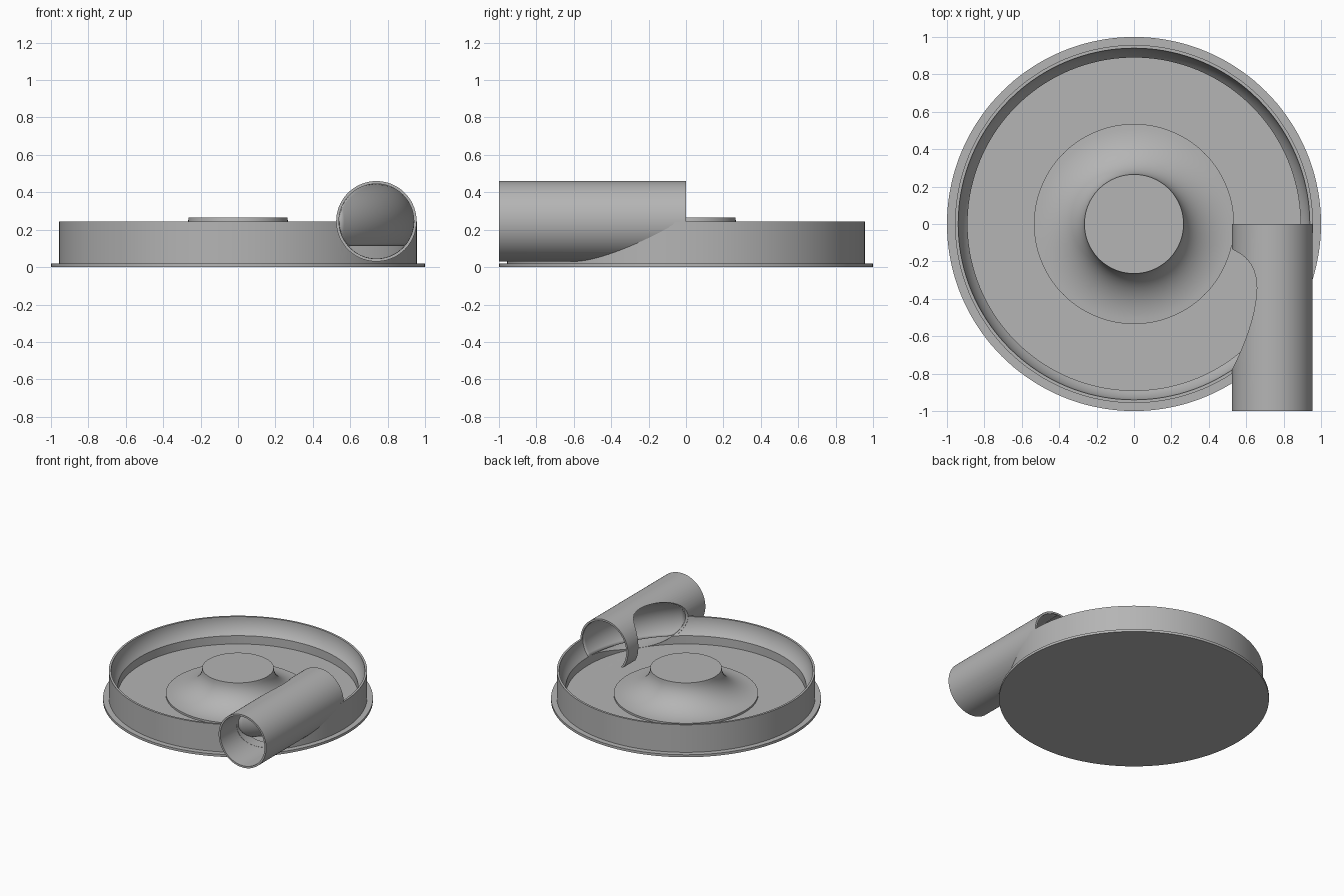
import bpy, bmesh
from math import sin, cos, acos, pi, radians
from mathutils import Matrix

if "Cube" in bpy.data.objects:
    bpy.data.objects.remove(bpy.data.objects["Cube"], do_unlink=True)

grey = bpy.data.materials.new("plain grey")
grey.use_nodes = True
colour = (0.46, 0.46, 0.46, 1)
grey.diffuse_color = colour
grey.node_tree.nodes["Principled BSDF"].inputs["Base Color"].default_value = colour

RING = 0.74      # centre radius of the air channel, also x of the outlet
BORE = 0.20      # channel radius
MID = 0.245      # channel centre height
FLOOR = 0.045
STEP_R = 0.89    # clearance recess
STEP_Z = 0.113


def finish(name, bm, matrix=None):
    if matrix:
        bm.transform(matrix)
    mesh = bpy.data.meshes.new(name)
    bm.to_mesh(mesh)
    bm.free()
    obj = bpy.data.objects.new(name, mesh)
    bpy.context.collection.objects.link(obj)
    mesh.materials.append(grey)
    return obj


def lathe(name, profile, steps, closed=True, matrix=None):
    """Revolve an (r, z) profile about the z axis."""
    bm = bmesh.new()
    verts = [bm.verts.new((r, 0, z)) for r, z in profile]
    edges = [bm.edges.new(p) for p in zip(verts, verts[1:])]
    if closed:
        edges.append(bm.edges.new((verts[-1], verts[0])))
    bmesh.ops.spin(bm, geom=verts + edges, cent=(0, 0, 0), axis=(0, 0, 1),
                   angle=2 * pi, steps=steps, use_duplicate=False)
    bmesh.ops.remove_doubles(bm, verts=bm.verts[:], dist=1e-5)
    bmesh.ops.recalc_face_normals(bm, faces=bm.faces[:])
    return finish(name, bm, matrix)


def activate(obj):
    bpy.ops.object.select_all(action="DESELECT")
    obj.select_set(True)
    bpy.context.view_layer.objects.active = obj


def cut(obj, cutter):
    mod = obj.modifiers.new("cut", "BOOLEAN")
    mod.operation = "DIFFERENCE"
    mod.solver = "EXACT"
    mod.object = cutter
    activate(obj)
    bpy.ops.object.modifier_apply(modifier=mod.name)


def smooth(obj):
    activate(obj)
    bpy.ops.object.shade_smooth_by_angle(angle=radians(30))


# Housing: flanged base, wall with curved inside, recess and flared hub
start = acos((STEP_R - RING) / BORE)
wall = [(RING + BORE * cos(start * i / 8), MID - BORE * sin(start * i / 8))
        for i in range(9)]
hub = [(0.535 - 0.27 * sin(pi / 2 * i / 14), 0.265 - 0.205 * cos(pi / 2 * i / 14))
       for i in range(15)]
housing = lathe("housing", [(0, 0), (1, 0), (1, 0.02), (0.957, 0.02), (0.957, MID)]
                + wall + [(STEP_R, FLOOR), (0.535, FLOOR)] + hub + [(0, 0.265)],
                144, closed=False)

# Outlet tube, open at both ends
along_y = Matrix.Translation((RING, 0, MID)) @ Matrix.Rotation(pi / 2, 4, "X")
outlet = lathe("outlet_tube", [(BORE, 0), (0.215, 0), (0.215, 1), (BORE, 1)],
               72, matrix=along_y)

# Cutters: straight bore, ring channel and flat clearance disc
bore = lathe("bore_cutter", [(0, 0.01), (0.199, 0.01), (0.199, 1.2), (0, 1.2)],
             72, closed=False, matrix=along_y)
channel = lathe("channel_cutter",
                [(RING + 0.198 * cos(2 * pi * i / 48), MID + 0.198 * sin(2 * pi * i / 48))
                 for i in range(48)], 144)
disc = lathe("clearance_cutter", [(0, FLOOR), (STEP_R, FLOOR), (STEP_R, STEP_Z), (0, STEP_Z)],
             144, closed=False)
cut(housing, bore)
cut(outlet, channel)
cut(outlet, disc)
for cutter in (bore, channel, disc):
    bpy.data.objects.remove(cutter, do_unlink=True)

# Curved channel wall that continues inside the outlet tube
bm = bmesh.new()
last = acos(2 * RING / (RING + BORE) - 1)
rows = []
for i in range(31):
    turn = last * (0.01 + 0.985 * i / 30)
    inner = 2 * RING / (1 + cos(turn))
    top = acos((inner - RING) / BORE)
    low = -min(start, top)
    row = []
    for j in range(21):
        a = low + (top - low) * j / 20
        r = RING + BORE * cos(a)
        row.append(bm.verts.new((r * cos(turn), -r * sin(turn), MID + BORE * sin(a))))
    rows.append(row)
for a, b in zip(rows, rows[1:]):
    for j in range(20):
        bm.faces.new((a[j], a[j + 1], b[j + 1], b[j]))
bmesh.ops.recalc_face_normals(bm, faces=bm.faces[:])
inner_wall = finish("inner_channel_wall", bm)
thick = inner_wall.modifiers.new("thickness", "SOLIDIFY")
thick.thickness = 0.003
thick.offset = 0

for part in (housing, outlet, inner_wall):
    smooth(part)
